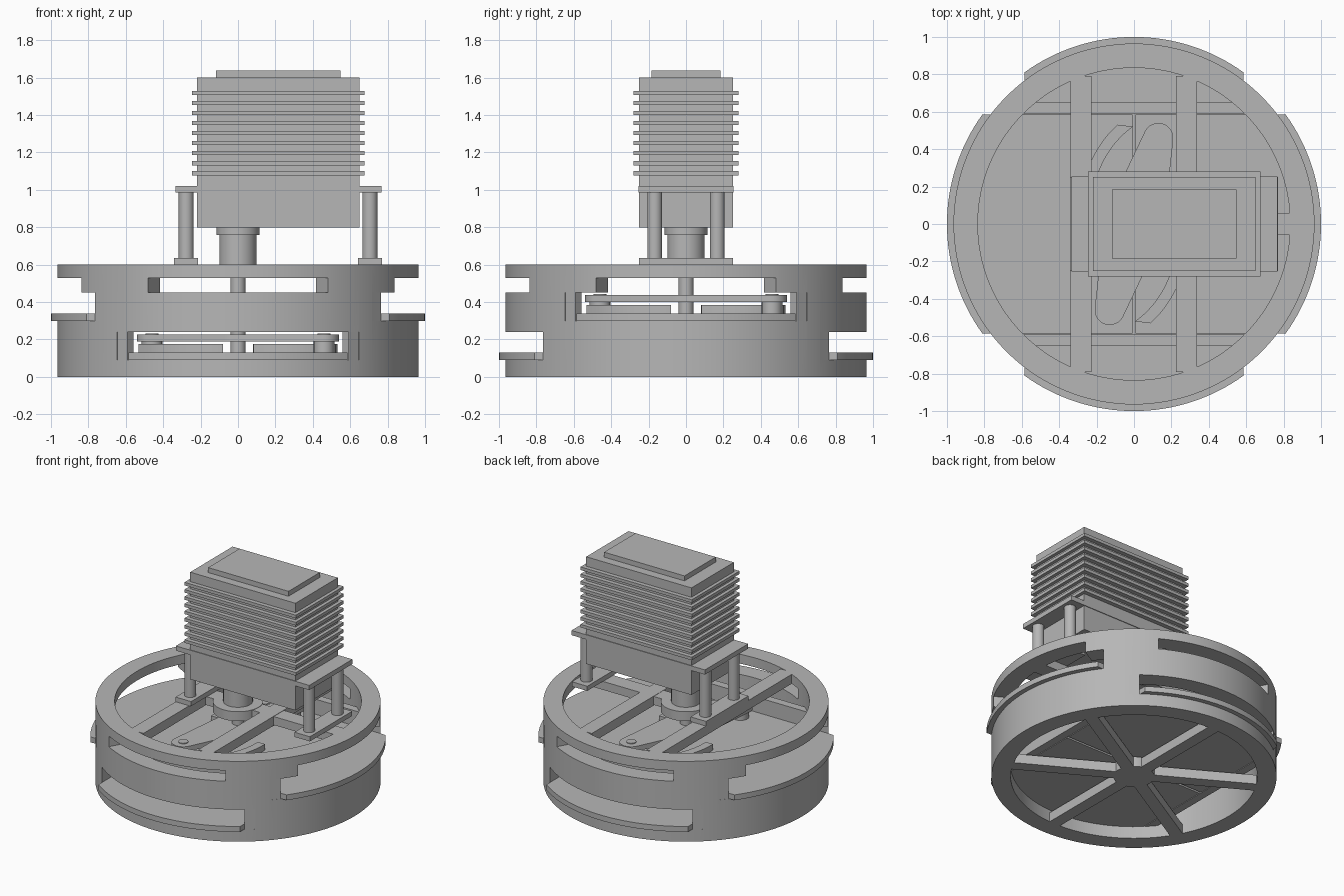
import bpy, bmesh
from math import sin, cos, asin, atan2, acos, hypot, radians, pi, sqrt
from mathutils import Matrix

cube = bpy.data.objects.get("Cube")
if cube:
    bpy.data.objects.remove(cube)

grey = bpy.data.materials.new("plain grey")
grey.use_nodes = True
tone = (0.47, 0.47, 0.47, 1)
grey.diffuse_color = tone
grey.node_tree.nodes["Principled BSDF"].inputs["Base Color"].default_value = tone

OUTER, INNER, LIP = 0.965, 0.835, 1.0


def arc(r, a0, a1, n=24, cx=0, cy=0):
    return [(cx + r * cos(a0 + (a1 - a0) * i / n), cy + r * sin(a0 + (a1 - a0) * i / n))
            for i in range(n + 1)]


def circle(r, n=64, cx=0, cy=0):
    return arc(r, 0, 2 * pi, n, cx, cy)[:-1]


def prism(name, outline, z0, z1, turn=0, smooth=False):
    """Extrude a flat outline from z0 to z1, turned about the z axis."""
    bm = bmesh.new()
    face = bm.faces.new([bm.verts.new((x, y, z0)) for x, y in outline])
    up = bmesh.ops.extrude_face_region(bm, geom=[face])["geom"]
    top = [v for v in up if isinstance(v, bmesh.types.BMVert)]
    bmesh.ops.translate(bm, verts=top, vec=(0, 0, z1 - z0))
    bmesh.ops.transform(bm, matrix=Matrix.Rotation(turn, 4, "Z"), verts=bm.verts)
    bmesh.ops.recalc_face_normals(bm, faces=bm.faces)
    mesh = bpy.data.meshes.new(name)
    bm.to_mesh(mesh)
    bm.free()
    mesh.materials.append(grey)
    obj = bpy.data.objects.new(name, mesh)
    bpy.context.collection.objects.link(obj)
    if smooth:
        shade(obj)
    return obj


def select(obj):
    bpy.ops.object.select_all(action="DESELECT")
    obj.select_set(True)
    bpy.context.view_layer.objects.active = obj


def shade(obj):
    select(obj)
    bpy.ops.object.shade_smooth_by_angle(angle=radians(30))


def box(name, x0, x1, y0, y1, z0, z1, turn=0):
    return prism(name, [(x0, y0), (x1, y0), (x1, y1), (x0, y1)], z0, z1, turn)


def rod(name, r, z0, z1, x=0, y=0, n=32):
    return prism(name, circle(r, n, x, y), z0, z1, smooth=True)


def cut(obj, cutter):
    mod = obj.modifiers.new("cut", "BOOLEAN")
    mod.operation, mod.solver, mod.object = "DIFFERENCE", "EXACT", cutter
    select(obj)
    bpy.ops.object.modifier_apply(modifier=mod.name)
    bpy.data.objects.remove(cutter)


# Drum wall with its slots
drum = prism("drum_wall", circle(OUTER, 128), 0, 0.6)
cut(drum, prism("bore", circle(INNER, 128), -0.1, 0.7))


def slot(half, z0, z1, middle):
    a = radians(half)
    cut(drum, prism("slot", arc(1.2, -a, a) + arc(0.6, a, -a), z0, z1, middle))


for k in range(4):
    side = k * pi / 2
    if k % 2:
        slot(42, 0.09, 0.24, side)
        slot(30, 0.45, 0.53, side)
    else:
        slot(42, 0.30, 0.45, side)
        slot(30, 0.44, 0.53, side)
shade(drum)

# Bottom wheel
for k in range(6):
    box("bottom_spoke", 0.05, 0.85, -0.045, 0.045, 0, 0.07, pi / 6 + k * pi / 3)
rod("bottom_hub", 0.14, 0, 0.075)
rod("shaft", 0.04, -0.0, 0.54)


def tapered_side(cx, cy, r_end, r_hub):
    """Outline of an arm: a hub disc with a smaller disc at each end."""
    dist, way = hypot(cx, cy), atan2(cy, cx)
    lean = acos((r_hub - r_end) / dist)
    pts = []
    for s in (0, pi):
        x, y = dist * cos(way + s), dist * sin(way + s)
        pts += arc(r_end, way + s - lean, way + s + lean, 16, x, y)
        pts += arc(r_hub, way + s + lean, way + s + pi - lean, 6)
    return pts


def shutter_stage(label, z, turn):
    """Two sliding blades between rails, driven by a turning arm."""
    edge, rail = 0.585, 0.65
    a = asin(edge / LIP)
    blade = [(0.008, -edge)] + arc(LIP, -a, a, 32) + [(0.008, edge)]
    near = sqrt(OUTER ** 2 - 0.59 ** 2)
    far = sqrt(OUTER ** 2 - rail ** 2)
    guide = [(-near, 0.59), (near, 0.59), (far, rail), (-far, rail)]
    rib = (arc(0.58, radians(-48), radians(2), 20, -0.3, -0.1)
           + arc(0.52, radians(2), radians(-54), 20, -0.3, -0.1))
    px, py = 0.13, 0.46
    for s in (0, pi):
        prism(label + "_blade", blade, z, z + 0.04, turn + s, True)
        prism(label + "_guide_rail", guide, z, z + 0.15, turn + s)
        prism(label + "_cam_rib", rib, z + 0.03, z + 0.085, turn + s, True)
        prism(label + "_arm_pin", circle(0.055, 24, px, py), z + 0.04, z + 0.10, turn + s, True)
        prism(label + "_pin_head", circle(0.034, 24, px, py), z + 0.10, z + 0.142, turn + s, True)
    prism(label + "_arm", tapered_side(px, py, 0.08, 0.16), z + 0.1, z + 0.137, turn, True)


shutter_stage("upper", 0.30, 0)
shutter_stage("lower", 0.09, -pi / 2)

# Top frame
for x in (-0.34, 0.225):
    box("top_bar", x, x + 0.112, -0.79, 0.79, 0.53, 0.6)
box("cross_beam", -0.3, 0.84, -0.06, 0.06, 0.535, 0.598)
rod("bearing_hub", 0.17, 0.53, 0.6, n=48)
rod("drive_shaft", 0.1, 0.6, 0.77)
rod("shaft_flange", 0.115, 0.76, 0.8)

# Motor stand
for x in (-0.277, 0.705):
    box("foot_plate", x - 0.064, x + 0.064, -0.25, 0.25, 0.6, 0.635)
    for y in (-0.167, 0.167):
        rod("stand_post", 0.04, 0.63, 0.99, x, y)
box("mount_plate", -0.335, 0.767, -0.255, 0.255, 0.985, 1.02)

# Motor with cooling fins
box("motor_body", -0.22, 0.65, -0.25, 0.25, 0.8, 1.6)
box("motor_cap", -0.117, 0.547, -0.185, 0.185, 1.6, 1.637)
for k in range(9):
    z = 1.078 + k * 0.0536
    box("cooling_fin", -0.245, 0.675, -0.282, 0.282, z, z + 0.023)
